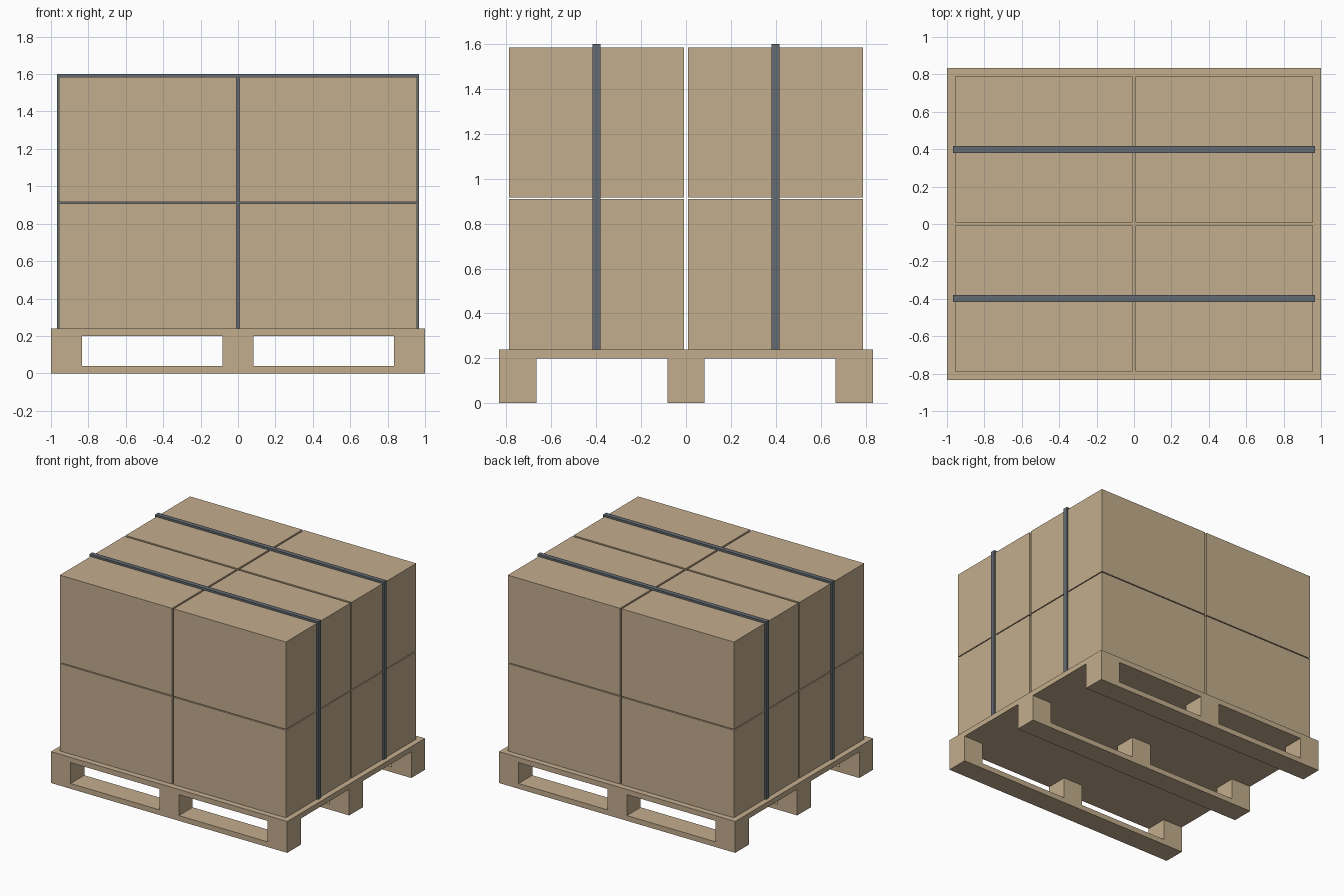
import bpy
import bmesh

cube = bpy.data.objects.get("Cube")
if cube:
    bpy.data.objects.remove(cube, do_unlink=True)


def make_material(name, rgb):
    mat = bpy.data.materials.new(name)
    mat.use_nodes = True
    color = (*rgb, 1.0)
    mat.diffuse_color = color
    mat.node_tree.nodes["Principled BSDF"].inputs["Base Color"].default_value = color
    return mat


tan = make_material("tan wood and cardboard", (0.552, 0.423, 0.270))
grey = make_material("strap grey", (0.125, 0.147, 0.165))


def box(name, x, y, z, mat):
    """Box spanning the (low, high) pairs x, y and z."""
    bm = bmesh.new()
    bmesh.ops.create_cube(bm, size=1)
    for v in bm.verts:
        v.co = [s[0] + (c + 0.5) * (s[1] - s[0]) for c, s in zip(v.co, (x, y, z))]
    mesh = bpy.data.meshes.new(name)
    bm.to_mesh(mesh)
    bm.free()
    mesh.materials.append(mat)
    obj = bpy.data.objects.new(name, mesh)
    bpy.context.collection.objects.link(obj)
    return obj


def around(center, half):
    return (center - half, center + half)


# Pallet: deck, three bottom runners, nine blocks
half_x, half_y = 1.0, 0.833
block = 0.083
board, deck_low, deck_top = 0.04, 0.2, 0.24
box("pallet_deck", (-half_x, half_x), (-half_y, half_y), (deck_low, deck_top), tan)
for row, y_name in zip((-1, 0, 1), ("front", "middle", "back")):
    y_span = around(row * (half_y - block), block)
    box(f"{y_name}_runner", (-half_x, half_x), y_span, (0, board), tan)
    for col, x_name in zip((-1, 0, 1), ("right", "center", "left")):
        x_span = around(col * (half_x - block), block)
        box(f"{y_name}_{x_name}_block", x_span, y_span, (board, deck_low), tan)

# Cartons: two layers of four, with narrow gaps between
layers = {"lower": (deck_top, 0.909), "upper": (0.916, 1.585)}
for layer, z_span in layers.items():
    for sx, x_name in ((-1, "right"), (1, "left")):
        for sy, y_name in ((-1, "front"), (1, "back")):
            box(f"{layer}_{y_name}_{x_name}_carton",
                around(sx * 0.482, 0.475), around(sy * 0.398, 0.39), z_span, tan)

# Straps: thin bands passing through the load
for sy, y_name in ((-1, "front"), (1, "back")):
    box(f"{y_name}_strap", around(0, 0.968), around(sy * 0.398, 0.018),
        (deck_top, 1.6), grey)
